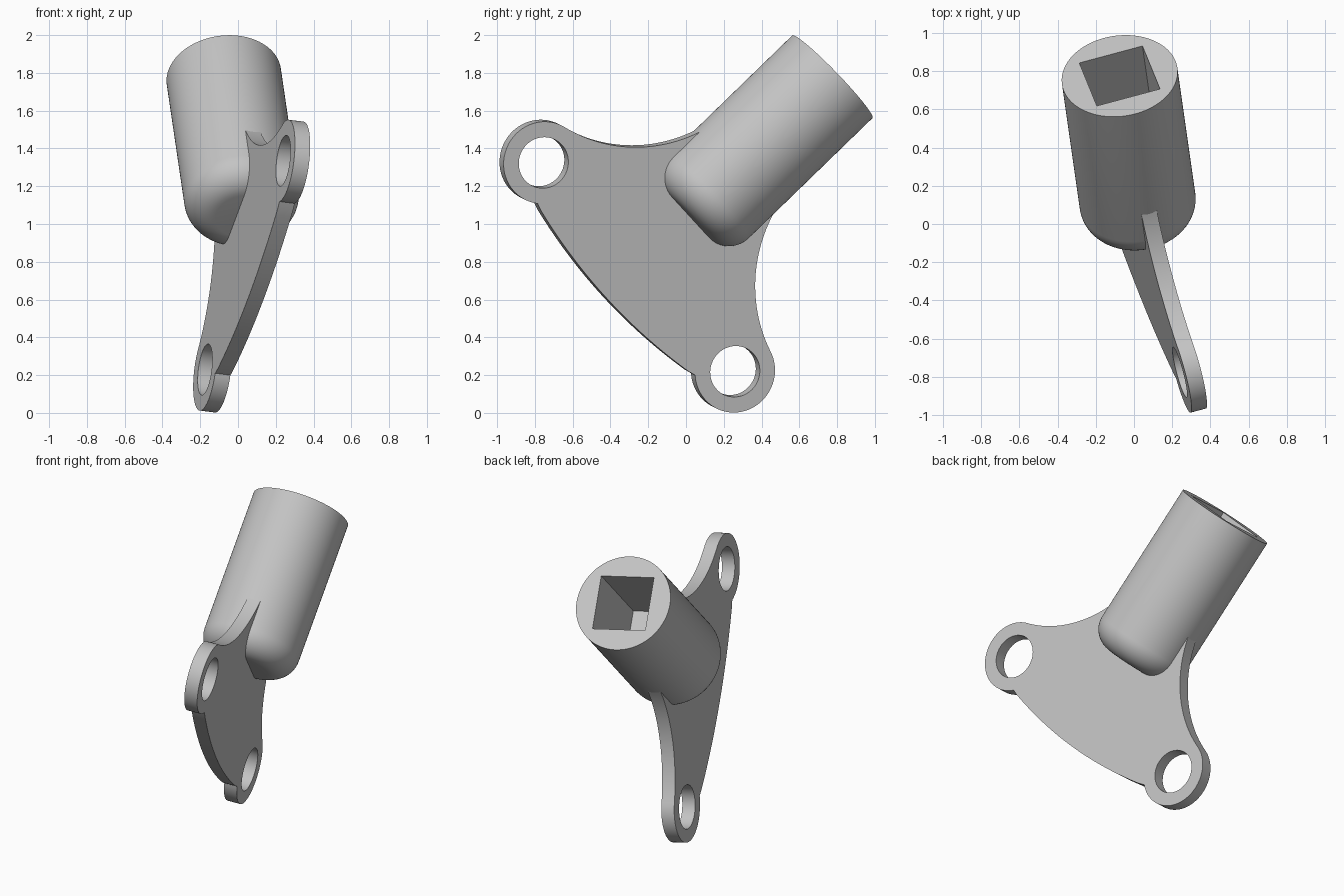
import bpy
import bmesh
from math import pi, sin, cos, atan2, hypot, sqrt, asin
from mathutils import Matrix, Vector

if "Cube" in bpy.data.objects:
    bpy.data.objects.remove(bpy.data.objects["Cube"], do_unlink=True)

# One plain grey for the whole part
grey = bpy.data.materials.new("plain grey")
grey.use_nodes = True
colour = (0.55, 0.55, 0.55, 1)
grey.diffuse_color = colour
grey.node_tree.nodes["Principled BSDF"].inputs["Base Color"].default_value = colour

# Tilted frame: X runs from ear to ear, Y along the socket, Z through the plate
axis = Vector((-0.102, 0.714, 0.693)).normalized()
across = Vector((0.267, -0.656, 0.707))
across = (across - axis * across.dot(axis)).normalized()
normal = across.cross(axis)
frame = Matrix((across, axis, normal)).transposed().to_4x4()
frame.translation = (0.0725, -0.258, 0.777)

EAR_U, EAR_R, HOLE_R, HALF_T = 0.778, 0.219, 0.136, 0.042
TOP, BASE, RADIUS, FILLET = 1.447, 0.38, 0.305, 0.15
SQUARE, DEPTH = 0.345, 0.6


def arc(cx, cy, r, a0, a1, n):
    return [(cx + r * cos(a0 + (a1 - a0) * i / n),
             cy + r * sin(a0 + (a1 - a0) * i / n)) for i in range(n + 1)]


def finish(obj):
    bpy.ops.object.select_all(action='DESELECT')
    obj.select_set(True)
    bpy.context.view_layer.objects.active = obj
    if obj.type == 'CURVE':
        bpy.ops.object.convert(target='MESH')
        obj = bpy.context.object
        bm = bmesh.new()
        bm.from_mesh(obj.data)
        bmesh.ops.remove_doubles(bm, verts=bm.verts, dist=1e-5)
        bmesh.ops.recalc_face_normals(bm, faces=bm.faces)
        bm.to_mesh(obj.data)
        bm.free()
    obj.data.materials.clear()
    obj.data.materials.append(grey)
    bpy.ops.object.shade_smooth_by_angle(angle=0.6)


# Plate outline, right half: bulged lower edge, round ear, hollow upper edge
bulge_r, low, corner_u = 3.14, -0.24, 0.636
half = arc(0, low + bulge_r, bulge_r, -pi / 2, -pi / 2 + asin(corner_u / bulge_r), 16)
corner = half.pop()
hollow_x, hollow_y = 1.043, 0.962
to_hollow = atan2(hollow_y, hollow_x - EAR_U)
hollow_r = hypot(hollow_x - EAR_U, hollow_y) - EAR_R
start = atan2(corner[1], corner[0] - EAR_U)
half += arc(EAR_U, 0, EAR_R, start, to_hollow, 48)
end = pi + asin((hollow_y - 0.72) / hollow_r)
half += arc(hollow_x, hollow_y, hollow_r, to_hollow + pi, end, 32)[1:]
half.append((0.2, 0.72))
outline = half + [(-x, y) for x, y in reversed(half[1:])]

curve = bpy.data.curves.new("mounting_plate", 'CURVE')
curve.dimensions = '2D'
curve.fill_mode = 'BOTH'
curve.extrude = HALF_T
holes = [arc(s * EAR_U, 0, HOLE_R, 0, 2 * pi, 64)[:-1] for s in (-1, 1)]
for loop in [outline] + holes:
    spline = curve.splines.new('POLY')
    spline.points.add(len(loop) - 1)
    for point, (x, y) in zip(spline.points, loop):
        point.co = (x, y, 0, 1)
    spline.use_cyclic_u = True
plate = bpy.data.objects.new("mounting_plate", curve)
plate.matrix_world = frame
bpy.context.collection.objects.link(plate)
finish(plate)

# Socket: a lathed round bar with a filleted closed end
profile = [(0, BASE)] + arc(RADIUS - FILLET, BASE + FILLET, FILLET, -pi / 2, 0, 12)
profile += [(RADIUS, TOP), (0, TOP)]
bm = bmesh.new()
verts = [bm.verts.new((x, y, 0)) for x, y in profile]
edges = [bm.edges.new(pair) for pair in zip(verts, verts[1:])]
bmesh.ops.spin(bm, geom=verts + edges, cent=(0, 0, 0), axis=(0, 1, 0),
               angle=2 * pi, steps=96)
bmesh.ops.remove_doubles(bm, verts=bm.verts, dist=1e-4)
bmesh.ops.recalc_face_normals(bm, faces=bm.faces)
mesh = bpy.data.meshes.new("socket")
bm.to_mesh(mesh)
bm.free()
socket = bpy.data.objects.new("socket", mesh)
socket.matrix_world = frame
bpy.context.collection.objects.link(socket)

# Square drive recess cut into the open end
bm = bmesh.new()
bmesh.ops.create_cube(bm, size=1)
bmesh.ops.scale(bm, vec=(SQUARE, 2 * DEPTH, SQUARE), verts=bm.verts)
bmesh.ops.translate(bm, vec=(0, TOP, 0), verts=bm.verts)
mesh = bpy.data.meshes.new("recess_cutter")
bm.to_mesh(mesh)
bm.free()
cutter = bpy.data.objects.new("recess_cutter", mesh)
cutter.matrix_world = frame
cutter.hide_render = True
bpy.context.collection.objects.link(cutter)
cut = socket.modifiers.new("square_recess", 'BOOLEAN')
cut.operation = 'DIFFERENCE'
cut.solver = 'EXACT'
cut.object = cutter
bpy.context.view_layer.update()
bpy.context.view_layer.objects.active = socket
bpy.ops.object.modifier_apply(modifier=cut.name)
bpy.data.objects.remove(cutter, do_unlink=True)
finish(socket)
